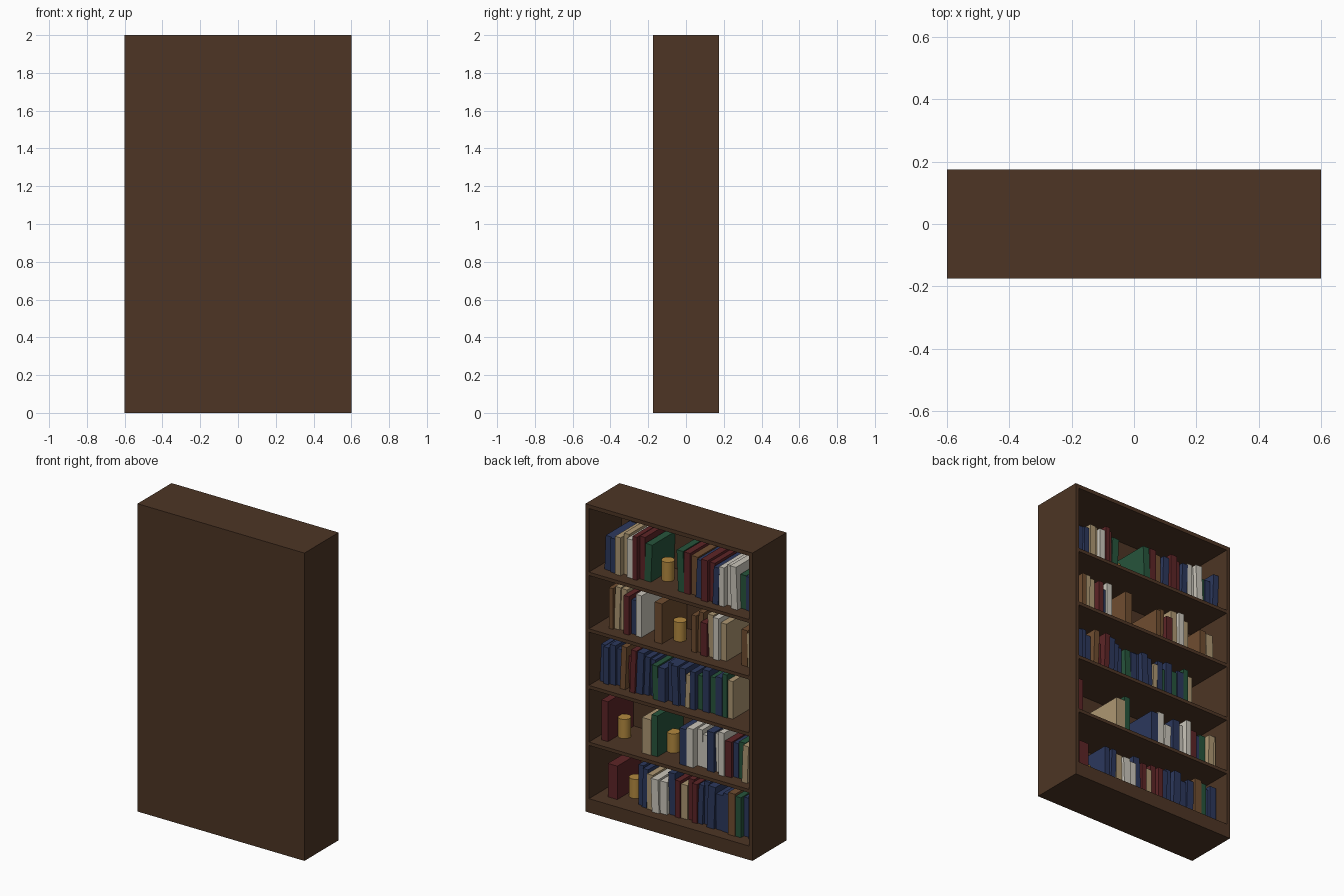
import bpy, math, random

if "Cube" in bpy.data.objects:
    bpy.data.objects.remove(bpy.data.objects["Cube"])

random.seed(4)

COLOURS = {
    "wood": (0.075, 0.036, 0.018), "brass": (0.45, 0.25, 0.05),
    "b": (0.025, 0.04, 0.11), "r": (0.11, 0.018, 0.02), "g": (0.02, 0.09, 0.045),
    "c": (0.42, 0.31, 0.17), "w": (0.60, 0.57, 0.50), "o": (0.16, 0.075, 0.03),
}
NAMES = {"b": "blue", "r": "red", "g": "green", "c": "beige", "w": "white", "o": "brown"}
MATS = {}
for key, rgb in COLOURS.items():
    m = bpy.data.materials.new(NAMES.get(key, key))
    m.diffuse_color = (*rgb, 1)
    m.use_nodes = True
    m.node_tree.nodes["Principled BSDF"].inputs["Base Color"].default_value = m.diffuse_color
    MATS[key] = m


def box(name, x0, x1, y0, y1, z0, z1, mat, lean=0.0):
    bpy.ops.mesh.primitive_cube_add(size=1, location=((x0 + x1) / 2, (y0 + y1) / 2, (z0 + z1) / 2),
                                    rotation=(0, lean, 0))
    o = bpy.context.object
    o.name = name
    o.scale = (x1 - x0, y1 - y0, z1 - z0)
    o.data.materials.append(MATS[mat])
    return o


def canister(x, z):
    bpy.ops.mesh.primitive_cylinder_add(vertices=24, radius=0.039, depth=0.125,
                                        location=(x, -0.015, z + 0.0625))
    o = bpy.context.object
    o.name = "brass_canister"
    o.data.materials.append(MATS["brass"])
    bpy.ops.object.shade_smooth_by_angle(angle=math.radians(40))


def books(left, right, colours, z):
    """Fill the run from left down to right with one book per colour letter."""
    widths = [random.uniform(0.8, 1.25) for _ in colours]
    unit = (left - right) / sum(widths)
    x = left
    for c, w in zip(colours, widths):
        w *= unit
        h = random.uniform(0.21, 0.28)
        lean = random.choice((0, 0, 0, 0, 0.04, -0.04)) if w < 0.06 else 0
        box(NAMES[c] + "_book", x - w + 0.001, x - 0.001, -0.155, random.uniform(0.07, 0.12),
            z, z + h, c, lean)
        x -= w


# carcass: the open side faces +y
T, W, D = 0.025, 0.6, 0.175
for s in (-1, 1):
    a, b = sorted((s * W, s * (W - T)))
    box("side_panel", a, b, -D, D, 0, 2, "wood")
box("back_panel", -W + T, W - T, -D, -D + 0.015, 0, 2, "wood")
box("top_board", -W + T, W - T, -D + 0.015, D, 2 - T, 2, "wood")
box("plinth", -W + T, W - T, -D + 0.015, D, 0, 0.07, "wood")

# shelves, bottom to top: runs of books (left x, right x, colours) and canister positions
ROWS = [
    ([(0.50, 0.43, "r"), (0.29, -0.56, "bbcwwbrcrrbbbbbogbb")], [0.372]),
    ([(0.535, 0.485, "r"), (0.235, 0.125, "cg"), (-0.035, -0.57, "bwwwbwwrbgcc")], [0.452, 0.10]),
    ([(0.555, -0.39, "bbbborrbbbgbbbbcbgbgbgc")], []),
    ([(0.485, 0.25, "occrbw"), (0.155, 0.10, "o"), (-0.10, -0.35, "oorcwc"),
      (-0.45, -0.55, "oc")], [0.053]),
    ([(0.52, 0.19, "bbccwrrg"), (0.0, -0.57, "grobrrbwwwgbb")], [0.14]),
]
for i, (runs, cans) in enumerate(ROWS):
    z = 0.09 + 0.368 * i
    box("shelf", -W + T, W - T, -D + 0.015, D, z - 0.022, z, "wood")
    for run in runs:
        books(*run, z)
    for x in cans:
        canister(x, z)
